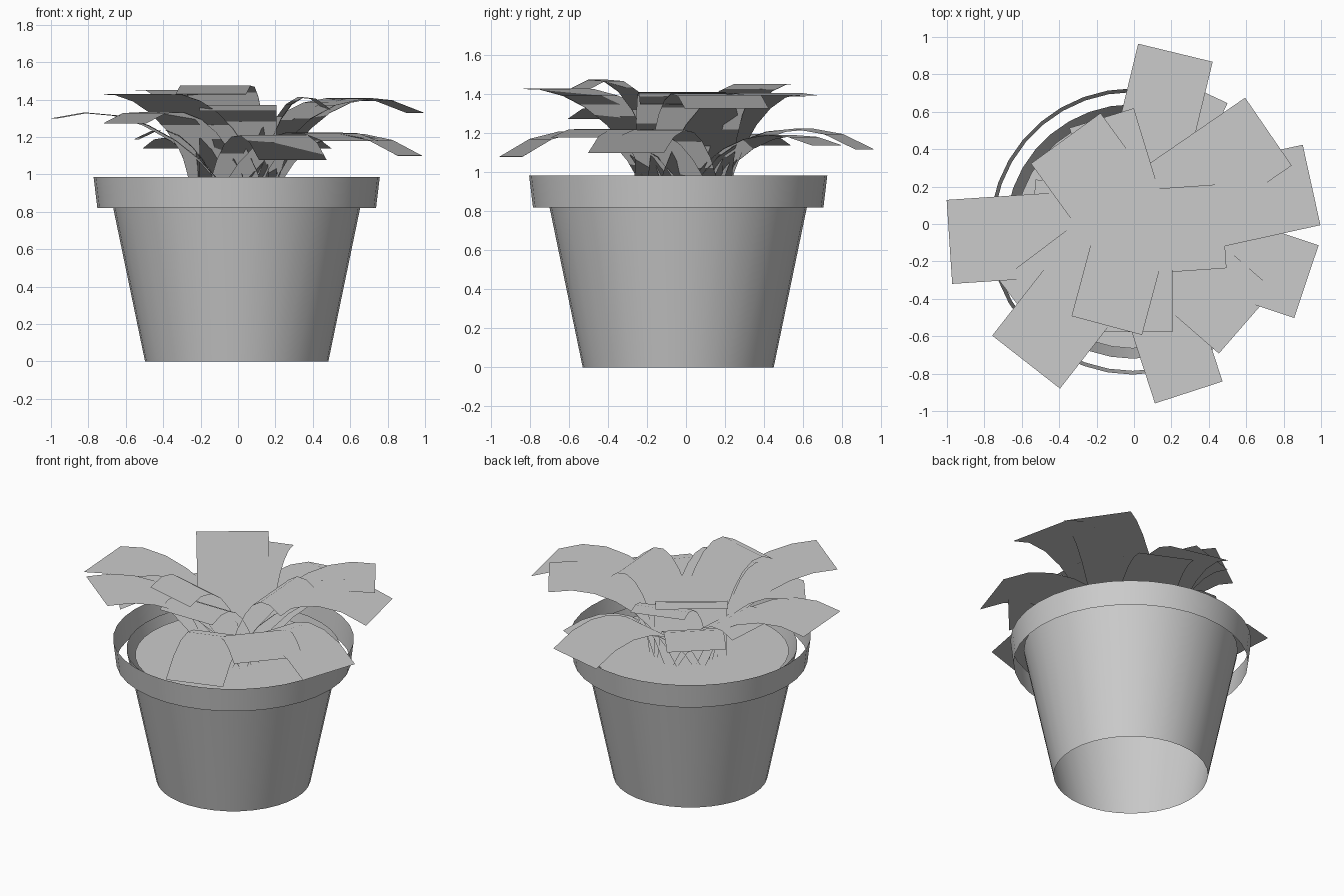
import bpy, bmesh, math

if "Cube" in bpy.data.objects:
    bpy.data.objects.remove(bpy.data.objects["Cube"])

clay = bpy.data.materials.new("plain_grey")
clay.diffuse_color = (0.6, 0.6, 0.6, 1)
clay.use_nodes = True
clay.node_tree.nodes["Principled BSDF"].inputs["Base Color"].default_value = clay.diffuse_color
CX, CY = -0.007, -0.04   # pot axis
SIDES = 36


def finish(bm, name, angle=40):
    me = bpy.data.meshes.new(name)
    bm.to_mesh(me)
    bm.free()
    me.materials.append(clay)
    ob = bpy.data.objects.new(name, me)
    bpy.context.collection.objects.link(ob)
    bpy.ops.object.select_all(action='DESELECT')
    ob.select_set(True)
    bpy.context.view_layer.objects.active = ob
    bpy.ops.object.shade_smooth_by_angle(angle=math.radians(angle))
    return ob


def lathe(name, profile):
    """Open sheet turned around the pot axis from (radius, z) points."""
    bm = bmesh.new()
    rings = []
    for r, z in profile:
        rings.append([bm.verts.new((CX + r * math.cos(2 * math.pi * i / SIDES),
                                    CY + r * math.sin(2 * math.pi * i / SIDES), z))
                      for i in range(SIDES)])
    for a, b in zip(rings, rings[1:]):
        for i in range(SIDES):
            j = (i + 1) % SIDES
            bm.faces.new((a[i], a[j], b[j], b[i]))
    return finish(bm, name)


# Pot: open tapered wall and a separate loose rim band
lathe("pot_wall", [(0.49, 0), (0.66, 0.82), (0.68, 0.915)])
lathe("pot_rim", [(0.745, 0.82), (0.765, 0.985)])

# Soil disc
bm = bmesh.new()
bmesh.ops.create_circle(bm, cap_ends=True, segments=SIDES, radius=0.625)
bmesh.ops.translate(bm, verts=bm.verts, vec=(CX, CY, 0.87))
finish(bm, "soil")


def leaf(name, angle, reach, z_end, z1, z2, width, shift=0.0):
    """Wide two-sided strip that rises from the middle and arches outwards."""
    a = math.radians(angle)
    ca, sa = math.cos(a), math.sin(a)
    ctrl = [(0.05, 0.86), (0.18, z1), (reach * 0.6, z2), (reach, z_end)]
    bm = bmesh.new()
    steps = 7
    for under in (False, True):
        dr, dz = (0.002, -0.002) if under else (0, 0)
        rows = []
        for k in range(steps + 1):
            t = k / steps
            w = [(1 - t) ** 3, 3 * t * (1 - t) ** 2, 3 * t * t * (1 - t), t ** 3]
            r = sum(c[0] * f for c, f in zip(ctrl, w)) + dr
            z = sum(c[1] * f for c, f in zip(ctrl, w)) + dz
            sides = [shift - width / 2, shift + width / 2]
            rows.append([bm.verts.new((r * ca - s * sa, r * sa + s * ca, z)) for s in sides])
        for p, q in zip(rows, rows[1:]):
            loop = (p[0], q[0], q[1], p[1])
            bm.faces.new(loop[::-1] if under else loop)
    me = finish(bm, name).data
    # Foliage normals point straight up for even shading
    me.normals_split_custom_set_from_vertices([(0, 0, 1)] * len(me.vertices))


# Leaves: angle, reach, tip height, two arch heights, width, sideways shift
LEAVES = [
    # long outer leaves
    (12.4, 0.97, 1.33, 1.30, 1.54, 0.44),
    (-18.5, 0.97, 1.10, 1.15, 1.36, 0.41),
    (76.4, 0.94, 1.12, 1.15, 1.36, 0.41),
    (-72, 0.945, 1.08, 1.15, 1.36, 0.38),
    (183.8, 0.989, 1.30, 1.12, 1.43, 0.45, 0.03),
    (232, 0.935, 1.43, 1.22, 1.46, 0.46),
    (34.5, 0.87, 1.395, 1.22, 1.47, 0.44),
    # lower short leaves
    (-41, 0.795, 1.18, 1.12, 1.32, 0.45),
    (217, 0.755, 1.275, 1.20, 1.46, 0.38),
    (176, 0.54, 1.19, 1.12, 1.34, 0.40),
    (132, 0.55, 1.14, 1.10, 1.30, 0.38),
    (65, 0.795, 1.14, 1.12, 1.28, 0.36),
    # inner upper leaves
    (107, 0.59, 1.39, 1.22, 1.45, 0.36),
    (255, 0.56, 1.43, 1.30, 1.60, 0.39),
    (270, 0.575, 1.34, 1.25, 1.46, 0.41),
    (4, 0.475, 1.35, 1.30, 1.54, 0.45, -0.045),
    (126, 0.583, 1.45, 1.22, 1.50, 0.46, 0.026),
]
for n, data in enumerate(LEAVES, 1):
    leaf(f"leaf_{n:02d}", *data)
